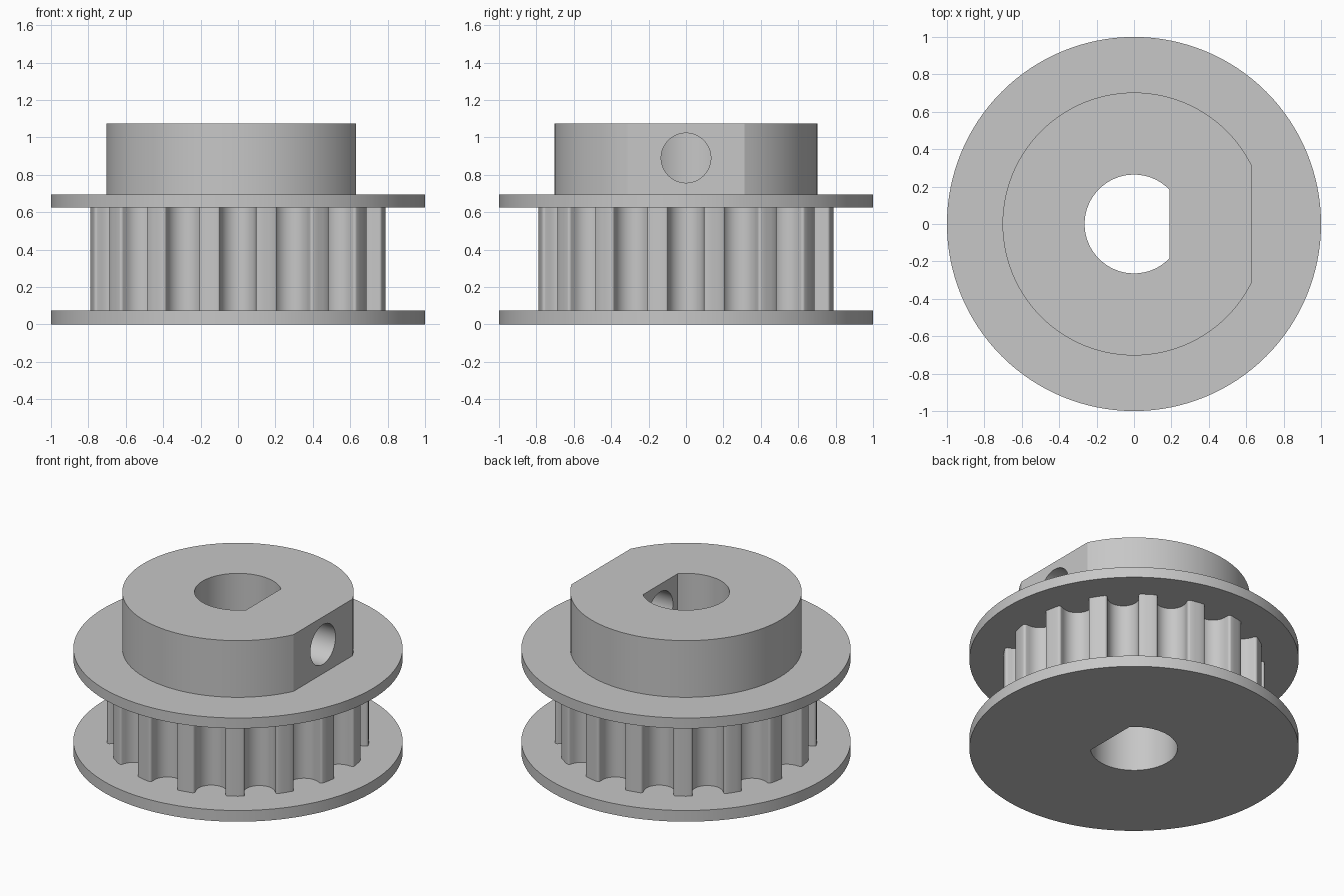
import bpy, bmesh, math
from math import sin, cos, pi

cube = bpy.data.objects.get("Cube")
if cube:
    bpy.data.objects.remove(cube, do_unlink=True)

steel = bpy.data.materials.new("plain grey metal")
steel.use_nodes = True
GREY = (0.57, 0.57, 0.57, 1)
steel.diffuse_color = GREY
steel.node_tree.nodes["Principled BSDF"].inputs["Base Color"].default_value = GREY


def circle(radius, count=128):
    return [(radius * cos(2 * pi * i / count), radius * sin(2 * pi * i / count))
            for i in range(count)]


def d_shape(radius, flat, count=96):
    """Circle with a flat side at x = flat."""
    start = math.acos(flat / radius)
    step = (2 * pi - 2 * start) / count
    return [(radius * cos(start + i * step), radius * sin(start + i * step))
            for i in range(count + 1)]


def toothed_outline(radius, teeth=16, half=0.095, fillet=0.015, centre=0.04):
    """Round-bottomed grooves with filleted tips, one centred on +x."""
    rim = math.sqrt(radius ** 2 - (half + fillet) ** 2)
    side = []                      # one half groove, from tip to root
    for i in range(6):             # tip fillet
        a = pi / 2 * i / 5
        side.append((half + fillet - fillet * sin(a), rim - fillet + fillet * cos(a)))
    for i in range(9):             # rounded root
        a = pi / 2 * i / 8
        side.append((half * cos(a), rim - centre - half * sin(a)))
    groove = [(-u, r) for u, r in side] + [(u, r) for u, r in side[-2::-1]]
    pitch = 2 * pi / teeth
    edge = math.asin((half + fillet) / radius)
    for i in (1, 2):               # curved land on the tooth tip
        a = edge + (pitch - 2 * edge) * i / 3
        groove.append((radius * sin(a), radius * cos(a)))
    return [(r * cos(k * pitch) - u * sin(k * pitch), r * sin(k * pitch) + u * cos(k * pitch))
            for k in range(teeth) for u, r in groove]


def prism(name, outline, low, high):
    bm = bmesh.new()
    base = bm.faces.new([bm.verts.new((x, y, low)) for x, y in outline])
    top = bmesh.ops.extrude_face_region(bm, geom=[base])["geom"]
    bmesh.ops.translate(bm, vec=(0, 0, high - low),
                        verts=[v for v in top if isinstance(v, bmesh.types.BMVert)])
    bmesh.ops.recalc_face_normals(bm, faces=bm.faces)
    mesh = bpy.data.meshes.new(name)
    bm.to_mesh(mesh)
    bm.free()
    mesh.materials.append(steel)
    ob = bpy.data.objects.new(name, mesh)
    bpy.context.collection.objects.link(ob)
    return ob


def activate(ob):
    bpy.ops.object.select_all(action='DESELECT')
    ob.select_set(True)
    bpy.context.view_layer.objects.active = ob


def cut(ob, cutter):
    activate(ob)
    mod = ob.modifiers.new("cut", 'BOOLEAN')
    mod.operation = 'DIFFERENCE'
    mod.solver = 'EXACT'
    mod.object = cutter
    bpy.ops.object.modifier_apply(modifier=mod.name)


# Flanges, toothed core and flat-sided hub
parts = [
    prism("lower_flange", circle(1.0), 0, 0.075),
    prism("toothed_core", toothed_outline(0.795), 0.075, 0.625),
    prism("upper_flange", circle(1.0), 0.625, 0.695),
    prism("hub", d_shape(0.703, 0.63), 0.695, 1.075),
]

# D-shaped bore through everything
bore = prism("bore_cutter", d_shape(0.264, 0.19, 64), -0.2, 1.3)
for part in parts:
    cut(part, bore)

# Set screw hole from the hub flat into the bore
screw = prism("screw_hole_cutter", circle(0.133, 48), 0, 0.8)
screw.rotation_euler = (0, pi / 2, 0)
screw.location = (0.05, 0, 0.89)
bpy.context.view_layer.update()
cut(parts[-1], screw)

for cutter in (bore, screw):
    bpy.data.objects.remove(cutter, do_unlink=True)

for part in parts:
    activate(part)
    bpy.ops.object.shade_smooth_by_angle(angle=math.radians(24))
